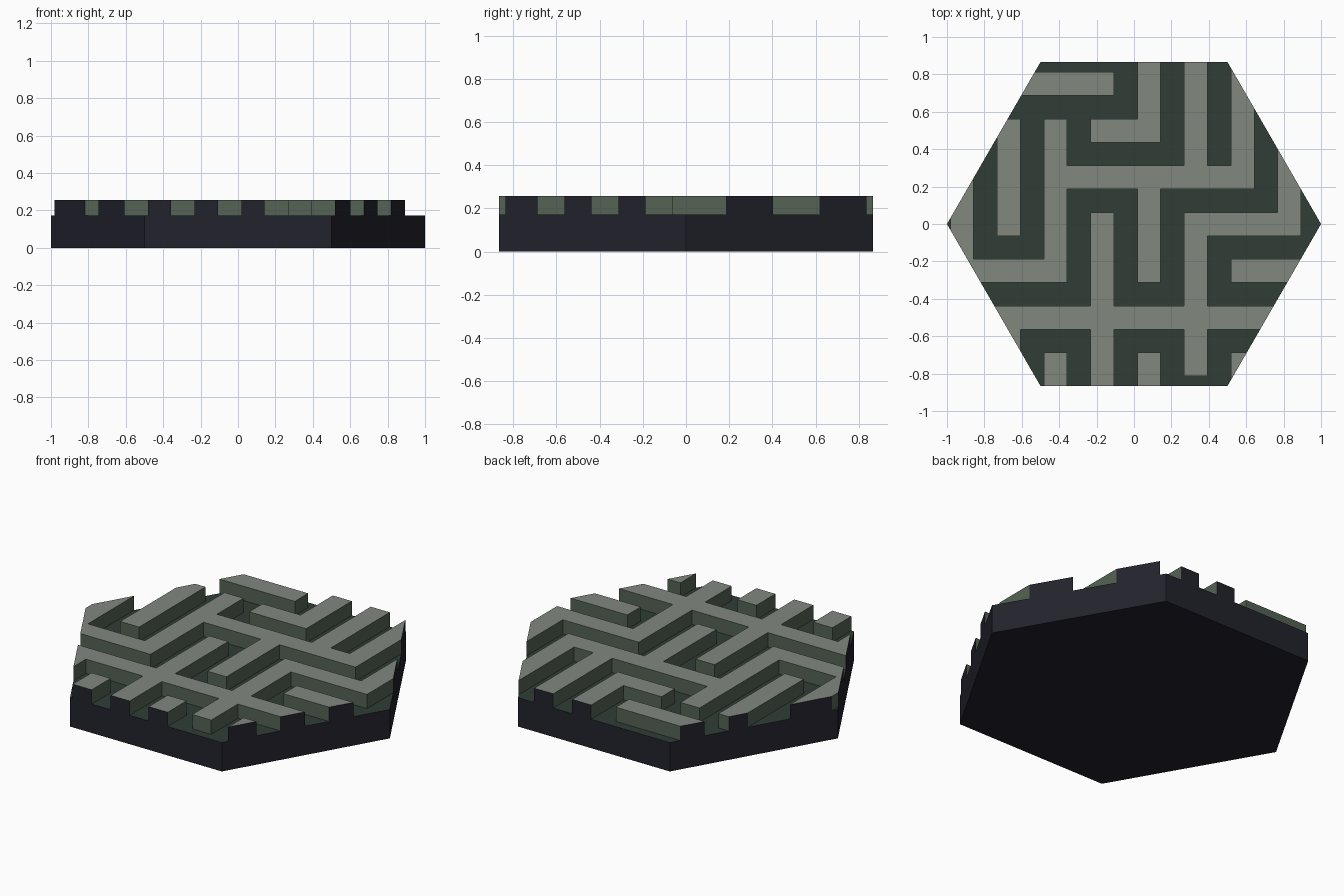
import bpy, bmesh, math
from mathutils import Vector

if "Cube" in bpy.data.objects:
    bpy.data.objects.remove(bpy.data.objects["Cube"])

FLOOR, TOP = 0.172, 0.257      # heights of the maze floor and the wall tops
APOTHEM = math.sqrt(3) / 2
CELL, X0, Y0 = 0.125, -0.982, 0.812
SIDES = [Vector((math.cos(math.radians(30 + 60 * k)),
                 math.sin(math.radians(30 + 60 * k)), 0)) for k in range(6)]


def material(name, rgb):
    m = bpy.data.materials.new(name)
    m.diffuse_color = (*rgb, 1)
    m.use_nodes = True
    m.node_tree.nodes["Principled BSDF"].inputs["Base Color"].default_value = m.diffuse_color
    return m


navy = material("dark navy", (0.016, 0.016, 0.026))
floor_green = material("dark green", (0.028, 0.047, 0.036))
wall_green = material("moss green", (0.09, 0.125, 0.09))
grey = material("stone grey", (0.22, 0.245, 0.212))


def finish(bm, name, mats):
    mesh = bpy.data.meshes.new(name)
    bm.to_mesh(mesh)
    bm.free()
    for m in mats:
        mesh.materials.append(m)
    ob = bpy.data.objects.new(name, mesh)
    bpy.context.collection.objects.link(ob)
    return ob


# Hexagonal base slab, green on top
bm = bmesh.new()
rings = [[bm.verts.new((math.cos(k * math.pi / 3), math.sin(k * math.pi / 3), z))
          for k in range(6)] for z in (0, FLOOR)]
bm.faces.new(rings[0][::-1])
bm.faces.new(rings[1]).material_index = 1
for k in range(6):
    j = (k + 1) % 6
    bm.faces.new((rings[0][k], rings[0][j], rings[1][j], rings[1][k]))
finish(bm, "hexagon_base", [navy, floor_green])

# Maze wall strips on the cell grid: fixed line, first and last cell (inclusive)
ROWS = [(0, 0, 6), (2, 6, 8), (4, 4, 12), (6, 10, 14),
        (8, 0, 4), (8, 12, 15), (10, 0, 15)]
COLUMNS = [(0, 4, 8), (2, 2, 6), (2, 10, 12), (4, 2, 8), (4, 12, 14), (6, 6, 14),
           (8, -1, 2), (8, 4, 8), (8, 12, 14), (10, -1, 4), (10, 6, 12),
           (12, -1, 4), (12, 12, 14), (14, 3, 6)]
cells = {(c, r) for r, a, b in ROWS for c in range(a, b + 1)}
cells |= {(c, r) for c, a, b in COLUMNS for r in range(a, b + 1)}

# Flat wall footprint
bm = bmesh.new()
corners = {}


def corner(c, r):
    if (c, r) not in corners:
        corners[c, r] = bm.verts.new((X0 + CELL * c, Y0 - CELL * r, FLOOR))
    return corners[c, r]


for c, r in sorted(cells):
    bm.faces.new((corner(c, r + 1), corner(c + 1, r + 1), corner(c + 1, r), corner(c, r)))

# Trim the footprint to the hexagon
for n in SIDES:
    bmesh.ops.bisect_plane(bm, geom=bm.verts[:] + bm.edges[:] + bm.faces[:], dist=1e-5,
                           plane_co=n * APOTHEM, plane_no=n, clear_outer=True)

# Raise the walls
out = bmesh.ops.extrude_face_region(bm, geom=bm.faces[:])
bmesh.ops.translate(bm, vec=(0, 0, TOP - FLOOR),
                    verts=[g for g in out["geom"] if isinstance(g, bmesh.types.BMVert)])
bmesh.ops.recalc_face_normals(bm, faces=bm.faces[:])
bmesh.ops.delete(bm, context='FACES',
                 geom=[f for f in bm.faces if all(v.co.z < FLOOR + 1e-4 for v in f.verts)])

# Grey tops, green inner sides, navy where flush with the outer edge
for f in bm.faces:
    if abs(f.normal.z) > 0.5:
        if f.normal.z < 0:
            f.normal_flip()
        f.material_index = 0
    elif any(f.calc_center_median().dot(n) > APOTHEM - 1e-3 for n in SIDES):
        f.material_index = 2
    else:
        f.material_index = 1
finish(bm, "maze_walls", [grey, wall_green, navy])
